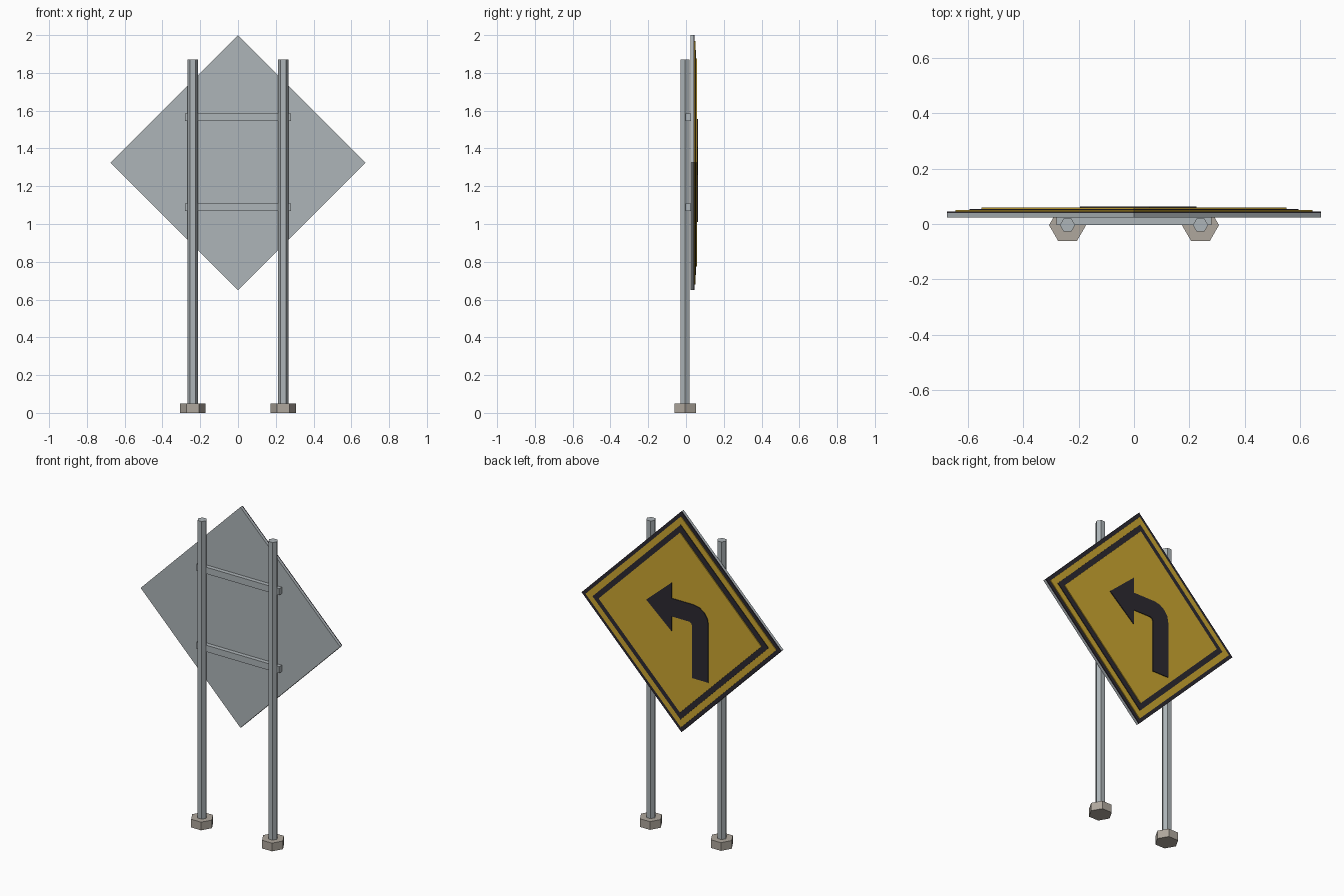
import bpy, bmesh, math
from mathutils import Vector

if "Cube" in bpy.data.objects:
    bpy.data.objects.remove(bpy.data.objects["Cube"])

OFF = -0.004  # shift of post axis so the whole sign is centred in y


def material(name, rgb):
    m = bpy.data.materials.new(name)
    m.diffuse_color = (*rgb, 1)
    m.use_nodes = True
    m.node_tree.nodes["Principled BSDF"].inputs["Base Color"].default_value = m.diffuse_color
    return m


STEEL = material("steel", (0.42, 0.46, 0.48))
CONCRETE = material("concrete", (0.43, 0.39, 0.34))
YELLOW = material("yellow", (0.60, 0.38, 0.03))
BLACK = material("black", (0.025, 0.022, 0.03))


def slab(name, outline, y0, y1, mat):
    """Extrude an x-z outline from y0 to y1."""
    bm = bmesh.new()
    face = bm.faces.new([bm.verts.new((x, y0, z)) for x, z in outline])
    ext = bmesh.ops.extrude_face_region(bm, geom=[face])
    verts = [g for g in ext["geom"] if isinstance(g, bmesh.types.BMVert)]
    bmesh.ops.translate(bm, verts=verts, vec=Vector((0, y1 - y0, 0)))
    bmesh.ops.recalc_face_normals(bm, faces=bm.faces)
    me = bpy.data.meshes.new(name)
    bm.to_mesh(me)
    bm.free()
    me.materials.append(mat)
    ob = bpy.data.objects.new(name, me)
    bpy.context.collection.objects.link(ob)
    return ob


def hex_prism(name, x, radius, z0, z1, mat):
    """Six-sided upright prism with corners pointing along x."""
    bpy.ops.mesh.primitive_cylinder_add(vertices=6, radius=radius, depth=z1 - z0,
                                        location=(x, OFF, (z0 + z1) / 2),
                                        rotation=(0, 0, math.pi / 6))
    ob = bpy.context.object
    ob.name = name
    ob.data.materials.append(mat)


def diamond(r, z=1.325):
    return [(0, z + r), (r, z), (0, z - r), (-r, z)]


# Posts and footings
for side, x in (("left", -0.24), ("right", 0.24)):
    hex_prism(side + "_footing", x, 0.067, 0, 0.05, CONCRETE)
    hex_prism(side + "_post", x, 0.0275, 0.05, 1.87, STEEL)

# Cross rails between posts and panel
for name, z in (("lower_rail", 1.088), ("upper_rail", 1.565)):
    h = 0.02
    slab(name, [(-0.28, z - h), (0.28, z - h), (0.28, z + h), (-0.28, z + h)],
         -0.003, 0.024, STEEL)

# Stacked diamond panels: backing, black edge, yellow border, black frame, yellow face
layers = [("backing_panel", 0.675, 0.023, 0.039, STEEL),
          ("edge_panel", 0.675, 0.039, 0.045, BLACK),
          ("border_panel", 0.645, 0.045, 0.050, YELLOW),
          ("frame_panel", 0.595, 0.050, 0.054, BLACK),
          ("face_panel", 0.550, 0.054, 0.059, YELLOW)]
for name, r, y0, y1, mat in layers:
    slab(name, diamond(r), y0, y1, mat)

# Turn arrow: stem, rounded bend, shaft and head
bend = [(-0.095 - 0.1 * math.cos(a), 1.36 + 0.1 * math.sin(a))
        for a in (math.pi / 2 * i / 4 for i in range(5))]
arrow = ([(-0.085, 1.01), (-0.195, 1.01)] + bend +
         [(0.055, 1.46), (0.055, 1.555), (0.225, 1.407), (0.055, 1.26),
          (0.055, 1.35), (-0.065, 1.35), (-0.079, 1.344), (-0.085, 1.33)])
slab("turn_arrow", arrow, 0.059, 0.0635, BLACK)
